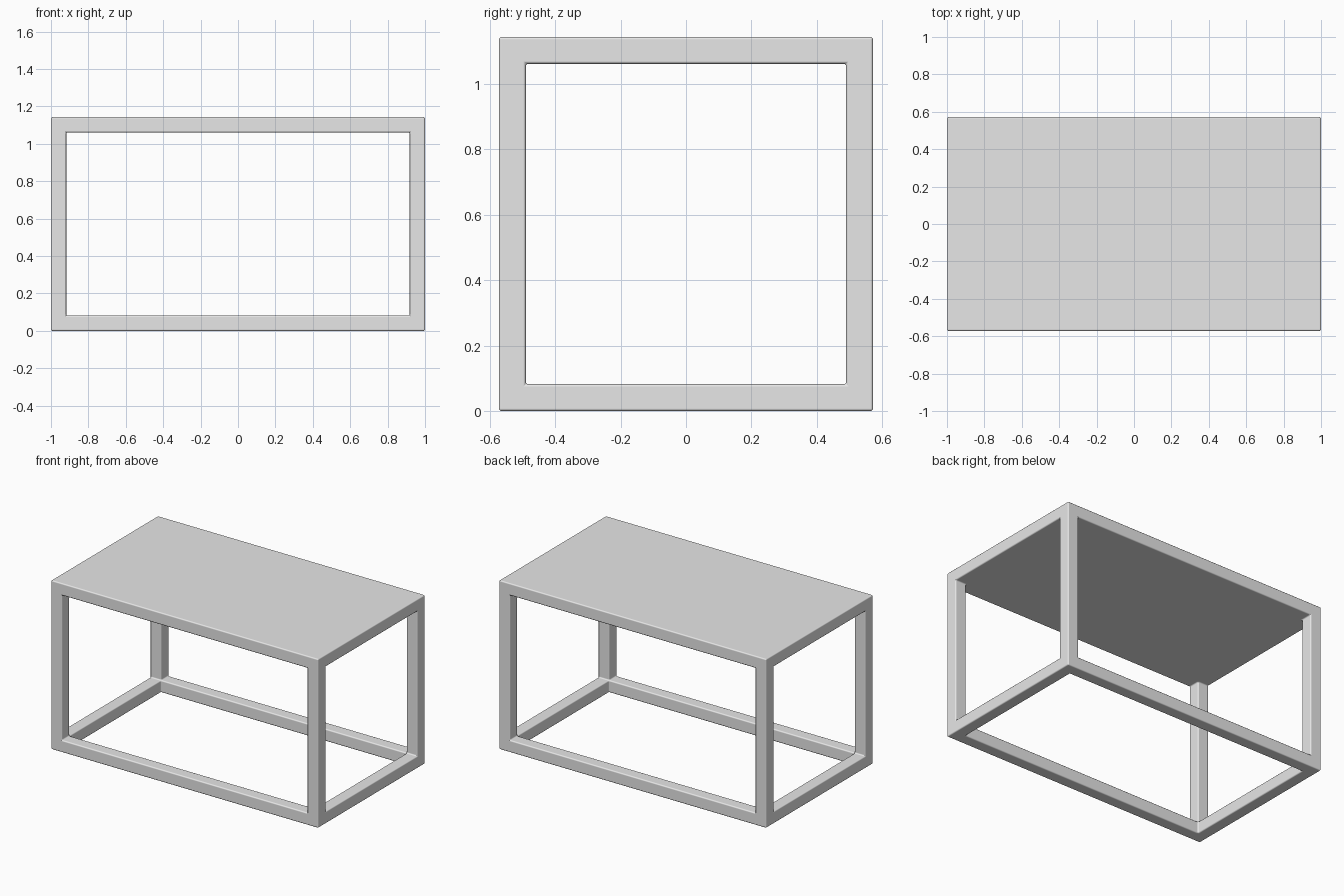
import bpy
import bmesh
from itertools import product
from mathutils import Vector

if "Cube" in bpy.data.objects:
    bpy.data.objects.remove(bpy.data.objects["Cube"], do_unlink=True)

LENGTH, DEPTH, HEIGHT = 2.0, 1.143, 1.143
BAR = 0.082
EDGE = 0.008

grey = bpy.data.materials.new("light_grey")
grey.use_nodes = True
colour = (0.8, 0.8, 0.8, 1)
grey.diffuse_color = colour
grey.node_tree.nodes["Principled BSDF"].inputs["Base Color"].default_value = colour


def stops(low, high):
    """Bar, opening, bar along one axis."""
    return (low, low + BAR, high - BAR, high)


grid = (stops(-LENGTH / 2, LENGTH / 2), stops(-DEPTH / 2, DEPTH / 2), stops(0, HEIGHT))


def solid(cell):
    """Bars run along the box edges, and the top layer is a full slab."""
    if min(cell) < 0 or max(cell) > 2:
        return False
    return cell[2] == 2 or cell.count(1) <= 1


# Welded frame and top: skin every solid cell where it meets open space
bm = bmesh.new()
for cell in product(range(3), repeat=3):
    if not solid(cell):
        continue
    for axis, side in product(range(3), (0, 1)):
        neighbour = list(cell)
        neighbour[axis] += 2 * side - 1
        if solid(tuple(neighbour)):
            continue
        u, v = (axis + 1) % 3, (axis + 2) % 3
        corners = []
        for du, dv in ((0, 0), (1, 0), (1, 1), (0, 1)):
            p = Vector()
            p[axis] = grid[axis][cell[axis] + side]
            p[u] = grid[u][cell[u] + du]
            p[v] = grid[v][cell[v] + dv]
            corners.append(bm.verts.new(p))
        bm.faces.new(corners if side else corners[::-1])
bmesh.ops.remove_doubles(bm, verts=bm.verts, dist=0.0001)
bmesh.ops.recalc_face_normals(bm, faces=bm.faces)

mesh = bpy.data.meshes.new("table_frame")
bm.to_mesh(mesh)
bm.free()
mesh.materials.append(grey)
table = bpy.data.objects.new("table_frame", mesh)
bpy.context.collection.objects.link(table)

# Softened edges and filleted inner corners
bpy.ops.object.select_all(action="DESELECT")
table.select_set(True)
bpy.context.view_layer.objects.active = table
bpy.ops.object.shade_smooth()
bevel = table.modifiers.new("soft_edges", "BEVEL")
bevel.width = EDGE
bevel.segments = 3
bevel.limit_method = "ANGLE"
bevel.harden_normals = True
